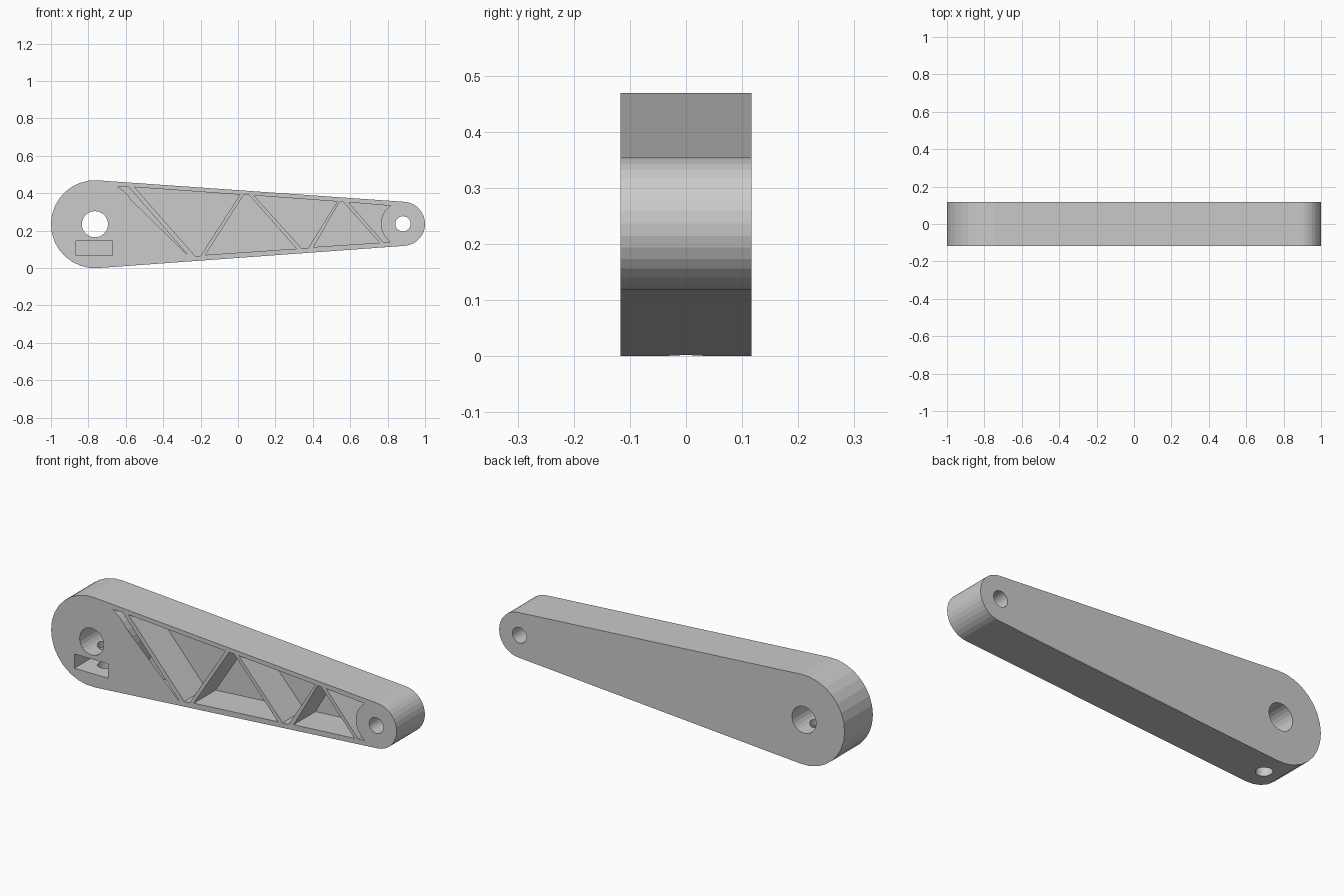
import bpy, bmesh, math
from mathutils import Vector

if "Cube" in bpy.data.objects:
    bpy.data.objects.remove(bpy.data.objects["Cube"])

HALF = 0.117                     # half thickness of the arm
BIG, BIG_R = (-0.765, 0.236), 0.235
SMALL, SMALL_R = (0.882, 0.238), 0.118
FLOOR_Y = 0.063                  # depth reached by the lightening pockets

grey = bpy.data.materials.new("plain_grey")
grey.diffuse_color = (0.6, 0.6, 0.6, 1)
grey.use_nodes = True
grey.node_tree.nodes["Principled BSDF"].inputs["Base Color"].default_value = grey.diffuse_color


def arc(c, r, a0, a1, n):
    """Points on an arc, angles in degrees, ends included."""
    return [(c[0] + r * math.cos(math.radians(a0 + (a1 - a0) * i / n)),
             c[1] + r * math.sin(math.radians(a0 + (a1 - a0) * i / n)))
            for i in range(n + 1)]


def along_y(u, v, d):
    return Vector((u, d, v))


def along_z(u, v, d):
    return Vector((u, v, d))


def prism(name, profile, d0, d1, place=along_y):
    """Closed solid made by sweeping a profile from d0 to d1."""
    bm = bmesh.new()
    a = [bm.verts.new(place(u, v, d0)) for u, v in profile]
    b = [bm.verts.new(place(u, v, d1)) for u, v in profile]
    bm.faces.new(a)
    bm.faces.new(b[::-1])
    n = len(a)
    for i in range(n):
        j = (i + 1) % n
        bm.faces.new((a[j], a[i], b[i], b[j]))
    bm.normal_update()
    if bm.calc_volume(signed=True) < 0:
        bmesh.ops.reverse_faces(bm, faces=bm.faces[:])
    me = bpy.data.meshes.new(name)
    bm.to_mesh(me)
    bm.free()
    me.materials.append(grey)
    ob = bpy.data.objects.new(name, me)
    bpy.context.collection.objects.link(ob)
    return ob


def cut(target, cutter):
    """Subtract the cutter from the target, then discard it."""
    cutter.hide_render = True
    mod = target.modifiers.new("cut", 'BOOLEAN')
    mod.operation, mod.object = 'DIFFERENCE', cutter
    result = None
    for solver in ('EXACT', 'MANIFOLD', 'FLOAT'):
        mod.solver = solver
        bpy.context.view_layer.update()
        deps = bpy.context.evaluated_depsgraph_get()
        result = bpy.data.meshes.new_from_object(target.evaluated_get(deps))
        if len(result.polygons) > 0:
            break
    target.modifiers.remove(mod)
    if len(result.polygons) > 0:
        target.data = result
    bpy.data.objects.remove(cutter)


# tapered arm body with two round ends
tilt = math.degrees(math.asin((BIG_R - SMALL_R) / (SMALL[0] - BIG[0])))
arm = prism("lever_arm",
            arc(BIG, BIG_R, 90 - tilt, 270 + tilt, 16)
            + arc(SMALL, SMALL_R, -90 + tilt, 90 - tilt, 16), -HALF, HALF)

# truss pockets, open at the front
pockets = [
    arc(BIG, BIG_R, -59, 59, 12) + [(-0.585, 0.436), (-0.26, 0.062), (-0.65, 0.035)],
    [(-0.553, 0.434), (0.01, 0.394), (-0.2, 0.067), (-0.229, 0.066)],
    [(-0.174, 0.072), (0.03, 0.393), (0.06, 0.391), (0.313, 0.105)],
    [(0.085, 0.39), (0.53, 0.357), (0.375, 0.109), (0.34, 0.107)],
    [(0.404, 0.114), (0.543, 0.356), (0.564, 0.354), (0.757, 0.137)],
    arc(SMALL, SMALL_R, 125, 235, 10) + [(0.778, 0.139), (0.591, 0.353)],
]
for p in pockets:
    cut(arm, prism("pocket_cutter", p, -0.3, FLOOR_Y))

# through bores at both ends
for centre, radius in ((BIG, 0.07), (SMALL, 0.041)):
    cut(arm, prism("bore_cutter", arc(centre, radius, 0, 345, 23), -0.3, 0.3))

# rectangular nut slot below the large bore
cut(arm, prism("slot_cutter", [(-0.865, 0.07), (-0.672, 0.07),
                               (-0.672, 0.145), (-0.865, 0.145)], -0.3, 0.07))

# clamping screw hole from the underside up into the bore
cut(arm, prism("screw_cutter", arc((BIG[0], 0), 0.04, 0, 345, 23),
               -0.2, BIG[1], along_z))

# stand on the ground
low = min(v.co.z for v in arm.data.vertices)
for v in arm.data.vertices:
    v.co.z -= low
